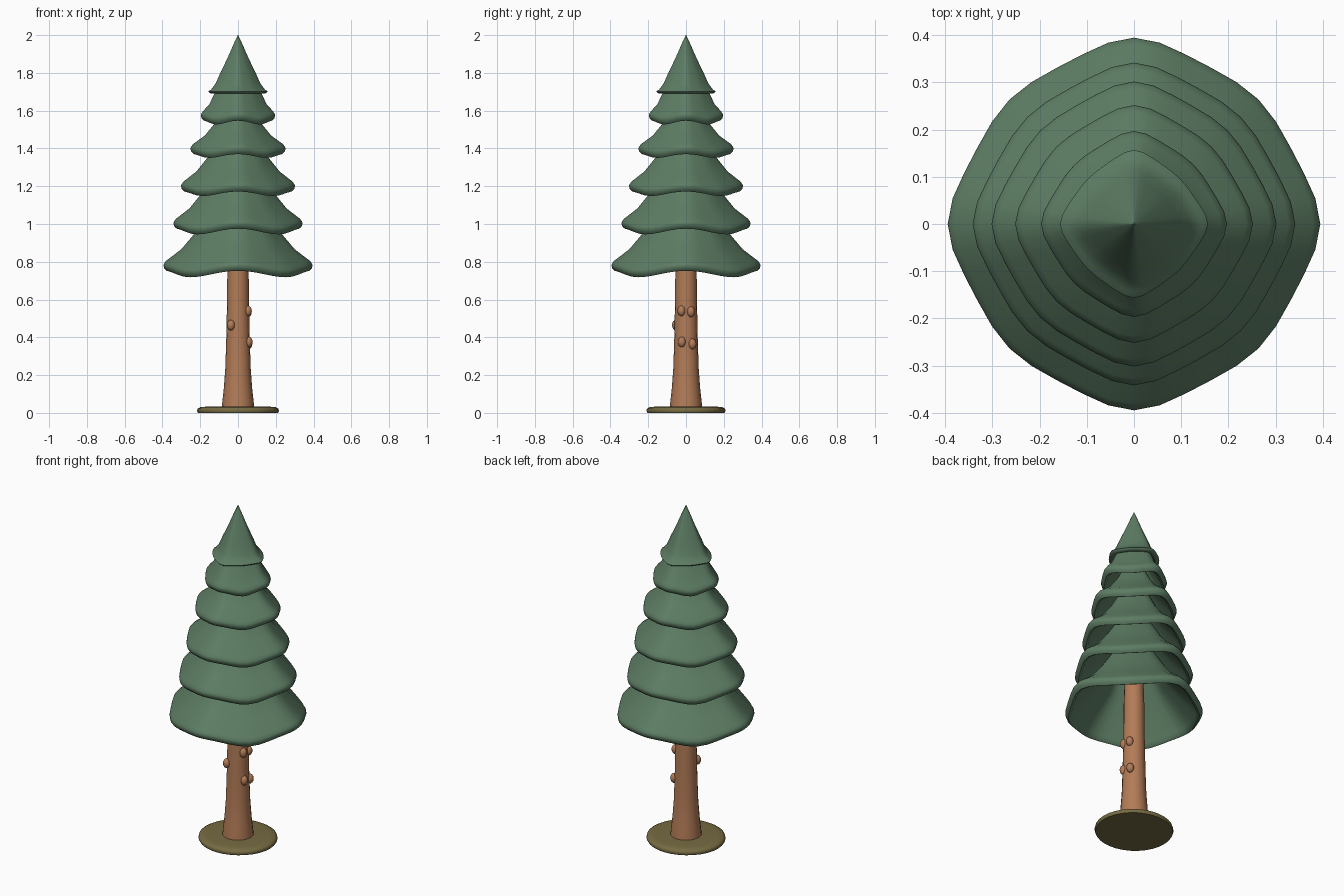
import bpy, bmesh, math
from mathutils import Vector

if "Cube" in bpy.data.objects:
    bpy.data.objects.remove(bpy.data.objects["Cube"])


def material(name, rgb):
    m = bpy.data.materials.new(name)
    m.diffuse_color = (*rgb, 1)
    m.use_nodes = True
    m.node_tree.nodes["Principled BSDF"].inputs["Base Color"].default_value = m.diffuse_color
    return m


GREEN = material("needle green", (0.11, 0.205, 0.127))
BROWN = material("bark brown", (0.45, 0.20, 0.095))
OLIVE = material("ground olive", (0.18, 0.145, 0.055))


def finish(bm, name, mat, angle=50):
    bmesh.ops.recalc_face_normals(bm, faces=bm.faces)
    me = bpy.data.meshes.new(name)
    bm.to_mesh(me)
    bm.free()
    ob = bpy.data.objects.new(name, me)
    bpy.context.collection.objects.link(ob)
    me.materials.append(mat)
    bpy.ops.object.select_all(action='DESELECT')
    ob.select_set(True)
    bpy.context.view_layer.objects.active = ob
    bpy.ops.object.shade_smooth_by_angle(angle=math.radians(angle))
    return ob


def loft(name, rings, mat):
    """Skin a list of point rings and cap both ends."""
    bm = bmesh.new()
    vs = [[bm.verts.new(p) for p in ring] for ring in rings]
    n = len(vs[0])
    for a, b in zip(vs, vs[1:]):
        for i in range(n):
            j = (i + 1) % n
            bm.faces.new((a[i], a[j], b[j], b[i]))
    bm.faces.new(vs[0])
    bm.faces.new(vs[-1])
    return finish(bm, name, mat)


def unit_outline(diag, per_side=5):
    """Soft eight-cornered outline, corners on the axes and the diagonals."""
    corners = []
    for k in range(8):
        r = diag if k % 2 else 1.0
        a = k * math.pi / 4
        corners.append(Vector((r * math.cos(a), r * math.sin(a))))
    pts = [corners[k].lerp(corners[(k + 1) % 8], s / per_side)
           for k in range(8) for s in range(per_side)]
    n = len(pts)
    for _ in range(2):
        pts = [pts[i] * 0.5 + (pts[i - 1] + pts[(i + 1) % n]) * 0.25 for i in range(n)]
    big = pts[0].length
    return [p / big for p in pts]


def tier(name, R, zb, dip, diag, upper):
    """Hollow skirt of needles: inner wall, rolled rim, outer wall.
    The rim hangs lower on the diagonals by dip."""
    outline = unit_outline(diag)
    rt, zt = upper[0]
    inner = [(max(r - 0.04, 0.004), z - 0.02) for r, z in reversed(upper)]
    lip = 0.4 if dip == 0 else 1.0
    rim = [(R - 0.042, zb + 0.025 * lip), (R - 0.032, zb + 0.006 * lip),
           (R - 0.018, zb), (R - 0.005, zb + 0.012 * lip), (R, zb + 0.028 * lip),
           (R - 0.003, zb + 0.038 * lip), (R - 0.014, zb + 0.053 * lip)]
    mid = (R * 0.5 + rt * 0.5 - 0.009, zb + 0.04 * lip + (zt - zb - 0.04 * lip) * 0.45)
    rings = []
    for r, z in inner + rim + [mid] + upper:
        fade = max(0.0, 1 - max(0, z - zb - 0.04) / (zt - zb))
        ring = []
        for p in outline:
            a = math.atan2(p.y, p.x)
            drop = dip * fade * (0.5 - 0.5 * math.cos(4 * a))
            ring.append((p.x * r, p.y * r, z - drop))
        rings.append(ring)
    return loft(name, rings, GREEN)


# foliage tiers, bottom to top
tier("tier_1", 0.395, 0.752, 0.034, 0.93, [(0.225, 0.955), (0.06, 1.20)])
tier("tier_2", 0.342, 0.975, 0.030, 0.92, [(0.19, 1.165), (0.06, 1.36)])
tier("tier_3", 0.302, 1.172, 0.024, 0.91, [(0.155, 1.36), (0.05, 1.54)])
tier("tier_4", 0.252, 1.370, 0.020, 0.90, [(0.117, 1.54), (0.04, 1.68)])
tier("tier_5", 0.197, 1.547, 0.020, 0.88, [(0.125, 1.69), (0.04, 1.80)])
tier("tree_top", 0.157, 1.690, 0.0, 0.84,
     [(0.098, 1.79), (0.055, 1.88), (0.022, 1.955), (0.001, 2.0)])


def revolve(name, profile, mat, n=24, ry=1.0, cx=0.0):
    rings = [[(cx + r * math.cos(2 * math.pi * i / n),
               r * ry * math.sin(2 * math.pi * i / n), z) for i in range(n)]
             for r, z in profile]
    return loft(name, rings, mat)


# trunk with flared foot
revolve("trunk", [(0.086, 0.02), (0.083, 0.06), (0.075, 0.13), (0.067, 0.24),
                  (0.062, 0.40), (0.058, 0.60), (0.056, 0.80), (0.045, 1.15)],
        BROWN, 16)

# cut branch knots on the trunk
knots = [(0.052, -0.024, 0.54), (0.052, 0.026, 0.535), (0.056, -0.022, 0.375),
         (0.055, 0.034, 0.365), (-0.037, -0.053, 0.465)]
for i, k in enumerate(knots):
    bm = bmesh.new()
    bmesh.ops.create_uvsphere(bm, u_segments=12, v_segments=8, radius=0.021)
    bmesh.ops.scale(bm, vec=(1, 1, 1.35), verts=bm.verts)
    bmesh.ops.translate(bm, vec=k, verts=bm.verts)
    finish(bm, f"knot_{i + 1}", BROWN)

# round ground disc with softened top edge
revolve("ground_disc", [(0.212, 0.0), (0.217, 0.010), (0.214, 0.022), (0.200, 0.030),
                        (0.17, 0.033)], OLIVE, 32, 0.965)
